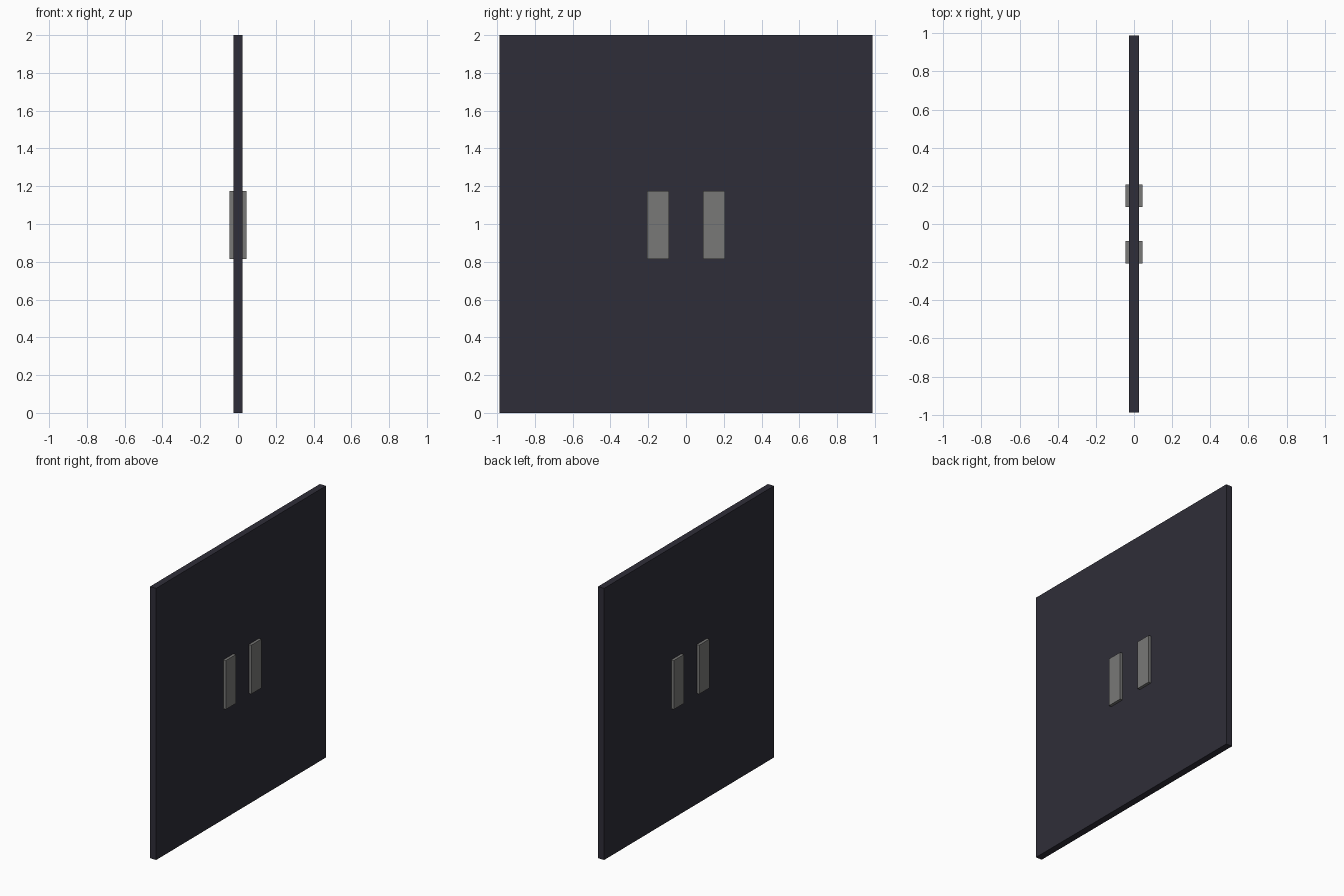
import bpy

if "Cube" in bpy.data.objects:
    bpy.data.objects.remove(bpy.data.objects["Cube"])


def material(name, color):
    m = bpy.data.materials.new(name)
    m.diffuse_color = color
    m.use_nodes = True
    m.node_tree.nodes["Principled BSDF"].inputs["Base Color"].default_value = m.diffuse_color
    return m


def box(name, center, size, mat):
    bpy.ops.mesh.primitive_cube_add(size=1, location=center)
    ob = bpy.context.object
    ob.name = name
    ob.scale = size
    bpy.ops.object.transform_apply(location=False, rotation=False, scale=True)
    ob.data.materials.append(mat)
    return ob


dark = material("dark_panel", (0.028, 0.027, 0.04, 1))
grey = material("handle_grey", (0.19, 0.19, 0.185, 1))

# Door slab
box("door_panel", (0, 0, 1), (0.05, 1.976, 2), dark)

# Push plates on both faces, either side of the middle
for side, label in ((-1, "left"), (1, "right")):
    for face, where in ((-1, "inner"), (1, "outer")):
        box(f"{where}_{label}_push_plate",
            (face * 0.035, side * 0.148, 0.995), (0.021, 0.117, 0.36), grey)
